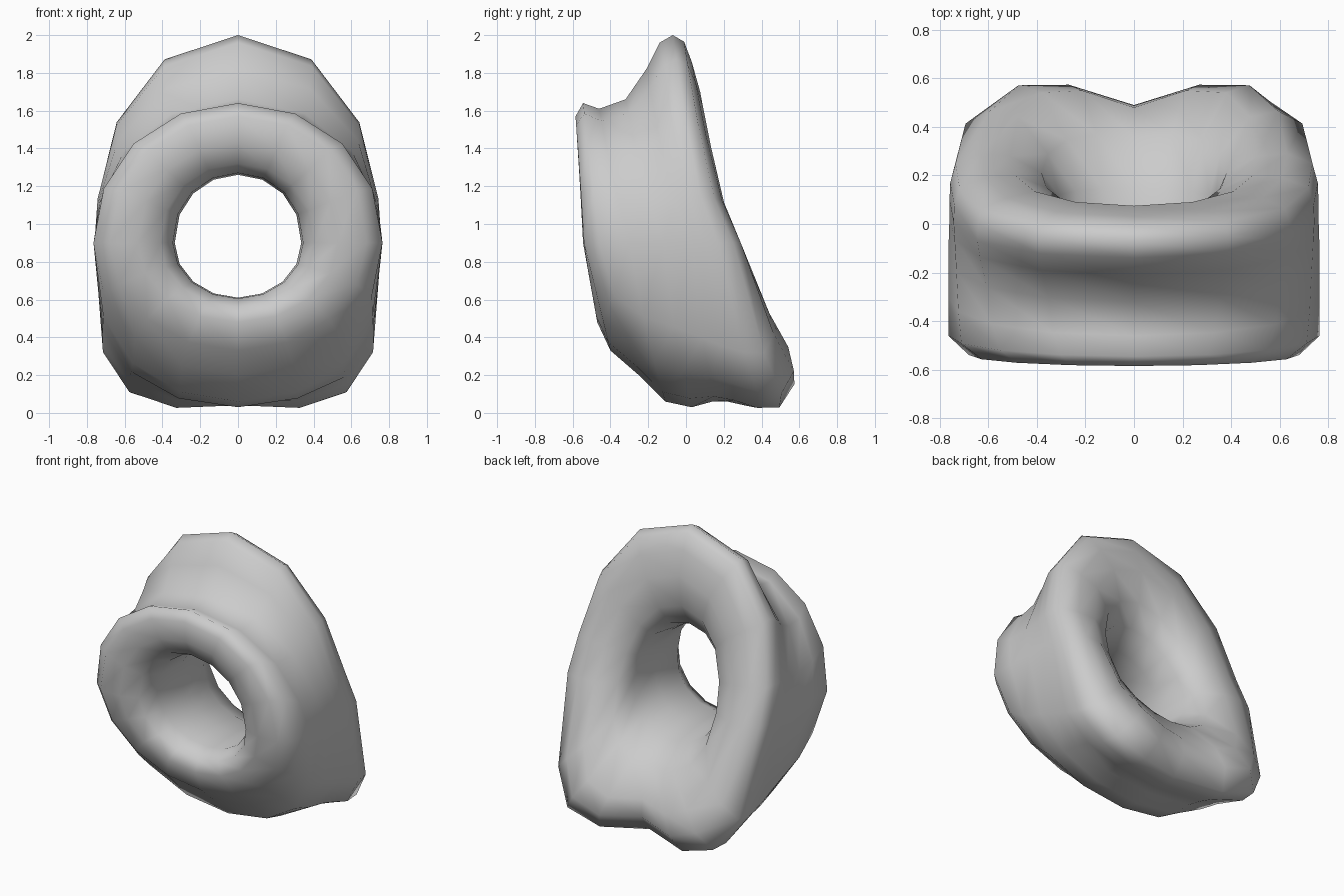
import bpy, bmesh
from math import sin, cos, pi

cube = bpy.data.objects.get("Cube")
if cube:
    bpy.data.objects.remove(cube)

SEGMENTS = 16
MID = 0.9  # height of the widest point

# Loops around the hole: half width, top z, bottom z, y at top / side / bottom,
# squareness, foot bulge
LOOPS = [
    (.335, 1.26, .61, -.20, -.15, -.08, 0, 0),      # throat
    (.335, 1.33, .58, -.03, .10, .15, .2, 0),       # back funnel
    (.38, 1.48, .48, .05, .21, .36, .4, .03),
    (.51, 1.70, .30, .075, .28, .48, .7, .12),      # back face
    (.63, 1.86, .18, .03, .29, .49, .9, .14),
    (.735, 1.965, .06, -.01, .25, .40, 1, .15),     # back rim
    (.757, 2.0, .04, -.07, .17, .31, 1, .11),
    (.76, 1.96, .06, -.14, .1, .22, 1, .06),
    (.76, 1.82, .06, -.21, .03, .14, .9, .02),      # waist
    (.765, 1.66, .03, -.32, -.12, .03, .6, 0),
    (.765, 1.61, .06, -.46, -.3, -.11, .4, 0),
    (.765, 1.64, .2, -.545, -.46, -.25, .1, 0),     # front rim
    (.68, 1.57, .33, -.585, -.54, -.4, 0, 0),
    (.53, 1.43, .48, -.575, -.545, -.47, 0, 0),     # front face
    (.41, 1.32, .56, -.52, -.50, -.44, 0, 0),
    (.345, 1.27, .605, -.41, -.40, -.33, 0, 0),
]


def loop_point(loop, i):
    w, top, bottom, y_top, y_side, y_bottom, k, foot = loop
    a = 2 * pi * i / SEGMENTS
    s, c = sin(a), cos(a)
    if c > 0:
        x = w * s * (1 + .4 * k * c * c)
        z = MID + (top - MID) * c ** (.92 + .65 * k)
        y = y_side + (y_top - y_side) * c
    else:
        bulge = foot * abs(sin(2 * a))
        x = w * s * (1 + .15 * k * c * c)
        z = MID - (MID - bottom) * abs(c) ** (1 - .5 * k) - .6 * bulge
        y = y_side + (y_bottom - y_side) * abs(c) + bulge
    return x, y, max(z, 0)


# Ring body: a closed tube of loops
bm = bmesh.new()
rings = [[bm.verts.new(loop_point(l, i)) for i in range(SEGMENTS)] for l in LOOPS]
for r, ring in enumerate(rings):
    after = rings[(r + 1) % len(rings)]
    for i in range(SEGMENTS):
        j = (i + 1) % SEGMENTS
        bm.faces.new((ring[i], ring[j], after[j], after[i]))
bmesh.ops.recalc_face_normals(bm, faces=bm.faces)
for f in bm.faces:
    f.smooth = True
mesh = bpy.data.meshes.new("ring_body")
bm.to_mesh(mesh)
bm.free()
body = bpy.data.objects.new("ring_body", mesh)
bpy.context.collection.objects.link(body)

# Plain grey
grey = bpy.data.materials.new("plain_grey")
grey.use_nodes = True
colour = (.6, .6, .6, 1)
grey.diffuse_color = colour
grey.node_tree.nodes["Principled BSDF"].inputs["Base Color"].default_value = colour
mesh.materials.append(grey)
